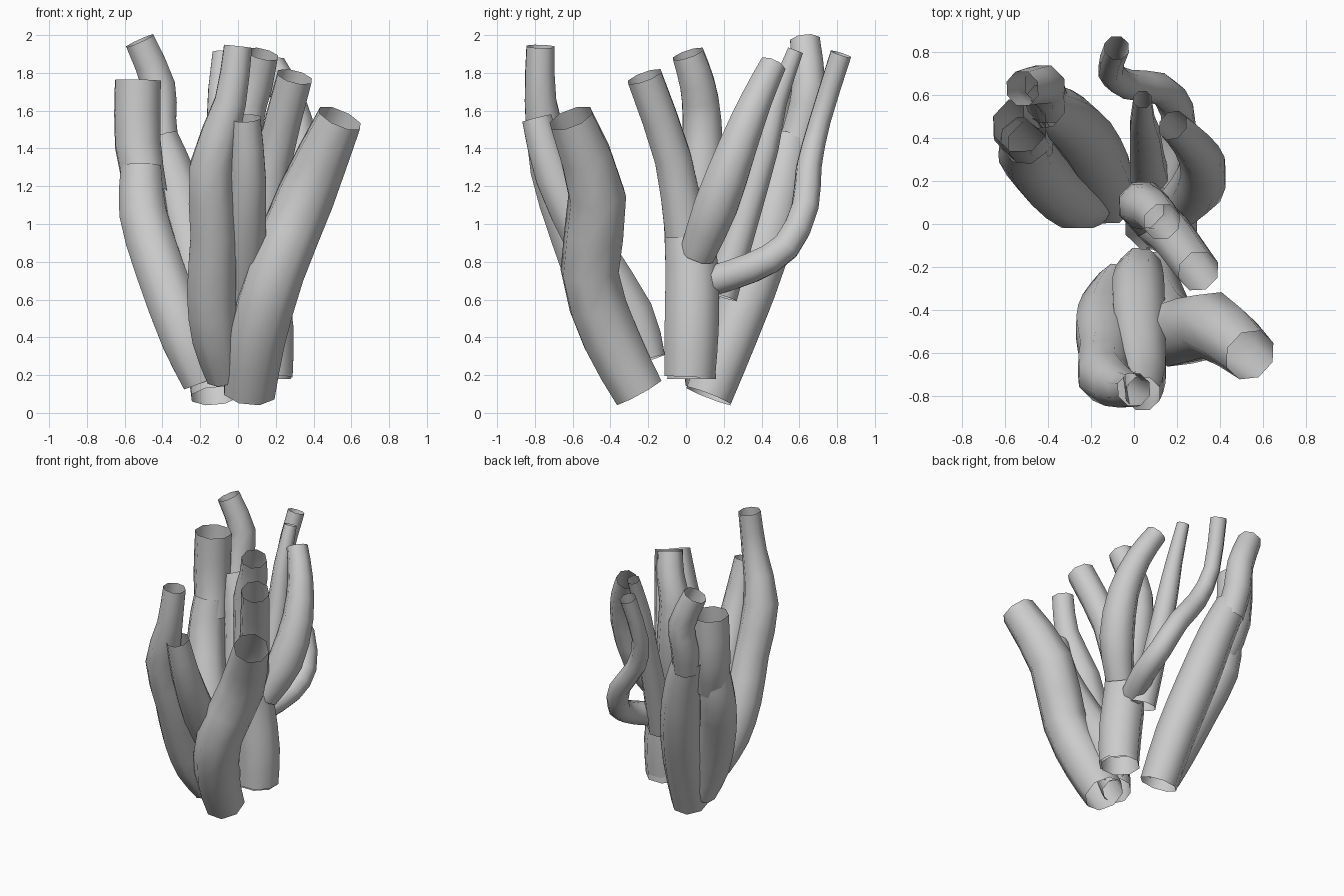
import bpy, bmesh, math
from mathutils import Vector

SIDES = 8
STEPS = 2


def catmull(a, b, c, d, t):
    return 0.5 * (2 * b + (c - a) * t + (2 * a - 5 * b + 4 * c - d) * t * t
                  + (3 * b - a - 3 * c + d) * t ** 3)


def tube(name, pts):
    """Open eight-sided tube through (x, y, z, radius) points."""
    p = [Vector(q) for q in pts]
    p = [2 * p[0] - p[1]] + p + [2 * p[-1] - p[-2]]
    path = [catmull(p[i - 1], p[i], p[i + 1], p[i + 2], s / STEPS)
            for i in range(1, len(p) - 2) for s in range(STEPS)] + [p[-2]]
    pos = [q.to_3d() for q in path]
    bm = bmesh.new()
    rings = []
    side = Vector((1, 0, 0))
    for i, c in enumerate(pos):
        t = (pos[min(i + 1, len(pos) - 1)] - pos[max(i - 1, 0)]).normalized()
        side = (side - t * side.dot(t)).normalized()
        up = t.cross(side)
        ring = []
        for k in range(SIDES):
            a = 2 * math.pi * (k + 0.5) / SIDES
            ring.append(bm.verts.new(c + path[i][3] * (side * math.cos(a) + up * math.sin(a))))
        rings.append(ring)
    for lo, hi in zip(rings, rings[1:]):
        for k in range(SIDES):
            n = (k + 1) % SIDES
            bm.faces.new((lo[k], lo[n], hi[n], hi[k])).smooth = True
    me = bpy.data.meshes.new(name)
    bm.to_mesh(me)
    bm.free()
    bpy.context.collection.objects.link(bpy.data.objects.new(name, me))


# Front cluster
tube("front_right_branch", [(.06, -.25, .11, .145), (.1, -.40, .4, .16), (.2, -.51, .75, .16),
                            (.36, -.47, 1.15, .16), (.54, -.61, 1.56, .125)])
tube("front_left_branch", [(-.07, -.27, .19, .1), (-.12, -.38, .4, .13), (-.14, -.48, .65, .14),
                           (-.13, -.6, .95, .13), (-.14, -.71, 1.3, .125),
                           (-.04, -.77, 1.65, .09), (0, -.77, 1.94, .08)])
tube("front_middle_branch", [(.03, -.2, .28, .1), (.02, -.29, .52, .13), (.03, -.51, .88, .125),
                             (.05, -.7, 1.25, .105), (.04, -.79, 1.56, .085)])

# Back left cluster: two trunks sharing one root
tube("left_trunk", [(-.19, .1, .16, .11), (-.28, .11, .4, .14), (-.41, .21, .75, .14),
                    (-.5, .33, 1.05, .135), (-.51, .39, 1.3, .115)])
tube("left_branch", [(-.48, .37, 1.15, .115), (-.53, .44, 1.42, .13), (-.53, .46, 1.76, .13)])
tube("back_left_trunk", [(-.12, .12, .09, .135), (-.16, .26, .45, .145), (-.24, .41, .85, .145),
                         (-.33, .5, 1.2, .13), (-.42, .55, 1.45, .11)])
tube("back_left_branch", [(-.4, .56, 1.35, .1), (-.42, .62, 1.55, .1), (-.42, .65, 1.73, .095),
                          (-.52, .63, 1.97, .085)])

# Right trunk and its branches
tube("right_trunk", [(.155, .02, .19, .145), (.15, .03, .45, .155), (.11, .03, .78, .15),
                     (.08, 0, 1.08, .13)])
tube("right_trunk_foot", [(.15, .03, .18, .14), (.15, .03, .32, .13)])
tube("right_forward_branch", [(.12, 0, .95, .12), (.19, -.07, 1.35, .105), (.3, -.22, 1.78, .1)])
tube("centre_branch", [(.08, .03, .9, .11), (.05, .08, 1.25, .12), (.035, .085, 1.55, .11),
                       (.09, .06, 1.74, .1), (.13, .01, 1.9, .09)])
tube("right_back_branch", [(.18, .06, .84, .1), (.29, .16, 1.1, .125), (.32, .27, 1.4, .11),
                           (.27, .37, 1.65, .09), (.18, .46, 1.84, .075)])
tube("back_long_branch", [(.13, .14, .7, .085), (.2, .35, .77, .085), (.2, .53, .88, .08),
                          (.12, .63, 1.09, .075), (-.03, .65, 1.3, .07),
                          (-.11, .71, 1.55, .06), (-.08, .82, 1.9, .06)])
tube("back_thin_branch", [(.08, .18, .62, .1), (.06, .3, 1.0, .085), (.05, .42, 1.4, .075),
                          (.04, .48, 1.65, .06), (.04, .58, 1.92, .045)])
